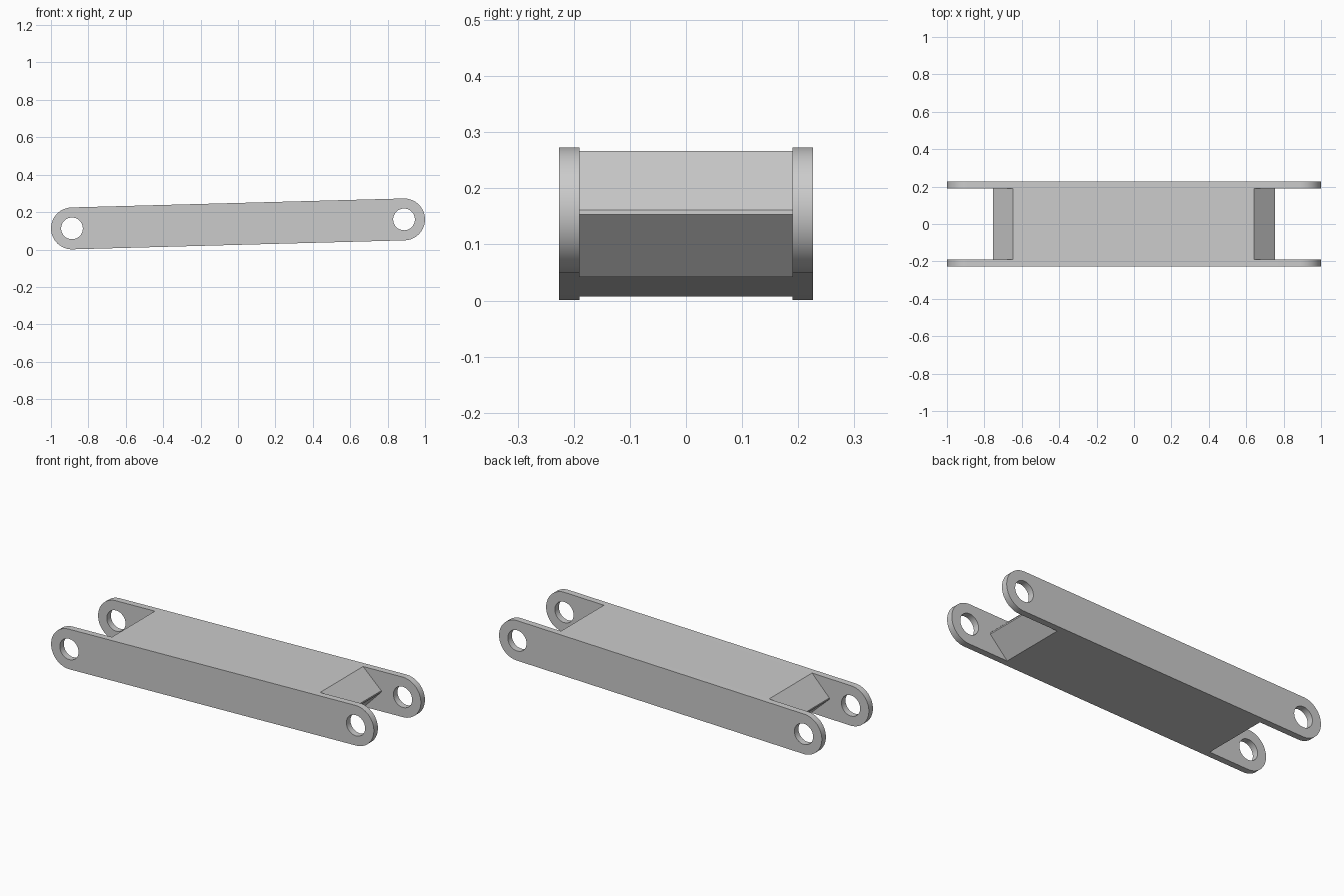
import bpy
import bmesh
from math import atan2, cos, sin, pi

cube = bpy.data.objects.get("Cube")
if cube:
    bpy.data.objects.remove(cube, do_unlink=True)

RADIUS, HOLE = 0.112, 0.058
REACH = 0.888                      # pivot distance from the middle
MID_Z = 0.137
TILT = atan2(0.024, REACH)
INNER, OUTER = 0.19, 0.226         # side plate faces

grey = bpy.data.materials.new("plain_grey")
grey.use_nodes = True
colour = (0.6, 0.6, 0.6, 1)
grey.diffuse_color = colour
grey.node_tree.nodes["Principled BSDF"].inputs["Base Color"].default_value = colour


def arc(cx, radius, start, end, steps):
    return [(cx + radius * cos(start + (end - start) * i / steps),
             radius * sin(start + (end - start) * i / steps))
            for i in range(steps + 1)]


def extruded(name, outlines, y, half_depth):
    """Fill closed outlines, extrude them across y and tilt the result."""
    curve = bpy.data.curves.new(name, "CURVE")
    curve.dimensions = "2D"
    curve.fill_mode = "BOTH"
    curve.extrude = half_depth
    for points in outlines:
        spline = curve.splines.new("POLY")
        spline.points.add(len(points) - 1)
        for p, (x, z) in zip(spline.points, points):
            p.co = (x, z, 0, 1)
        spline.use_cyclic_u = True
    obj = bpy.data.objects.new(name, curve)
    bpy.context.collection.objects.link(obj)
    obj.location = (0, y, MID_Z)
    obj.rotation_euler = (pi / 2, -TILT, 0)
    bpy.ops.object.select_all(action="DESELECT")
    obj.select_set(True)
    bpy.context.view_layer.objects.active = obj
    bpy.ops.object.convert(target="MESH")
    obj = bpy.context.object
    obj.name = name
    bm = bmesh.new()
    bm.from_mesh(obj.data)
    bmesh.ops.remove_doubles(bm, verts=bm.verts, dist=0.0001)
    bmesh.ops.recalc_face_normals(bm, faces=bm.faces)
    bm.to_mesh(obj.data)
    bm.free()
    obj.data.materials.clear()
    obj.data.materials.append(grey)
    bpy.ops.object.shade_smooth_by_angle(angle=pi / 6)
    return obj


# Side plates: rounded bars with a pivot hole at each end
bar = arc(REACH, RADIUS, -pi / 2, pi / 2, 32) + arc(-REACH, RADIUS, pi / 2, 3 * pi / 2, 32)
holes = [arc(side * REACH, HOLE, 0, 2 * pi, 48)[:-1] for side in (-1, 1)]
for name, side in (("front_side_plate", -1), ("back_side_plate", 1)):
    extruded(name, [bar] + holes, side * (INNER + OUTER) / 2, (OUTER - INNER) / 2)

# Central block: wedge-shaped ends with a narrow blunt tip
end = [(0.645, -RADIUS), (0.755, -0.004), (0.755, 0.004), (0.645, RADIUS)]
block = end + [(-x, -z) for x, z in end]
extruded("central_block", [block], 0, INNER)
